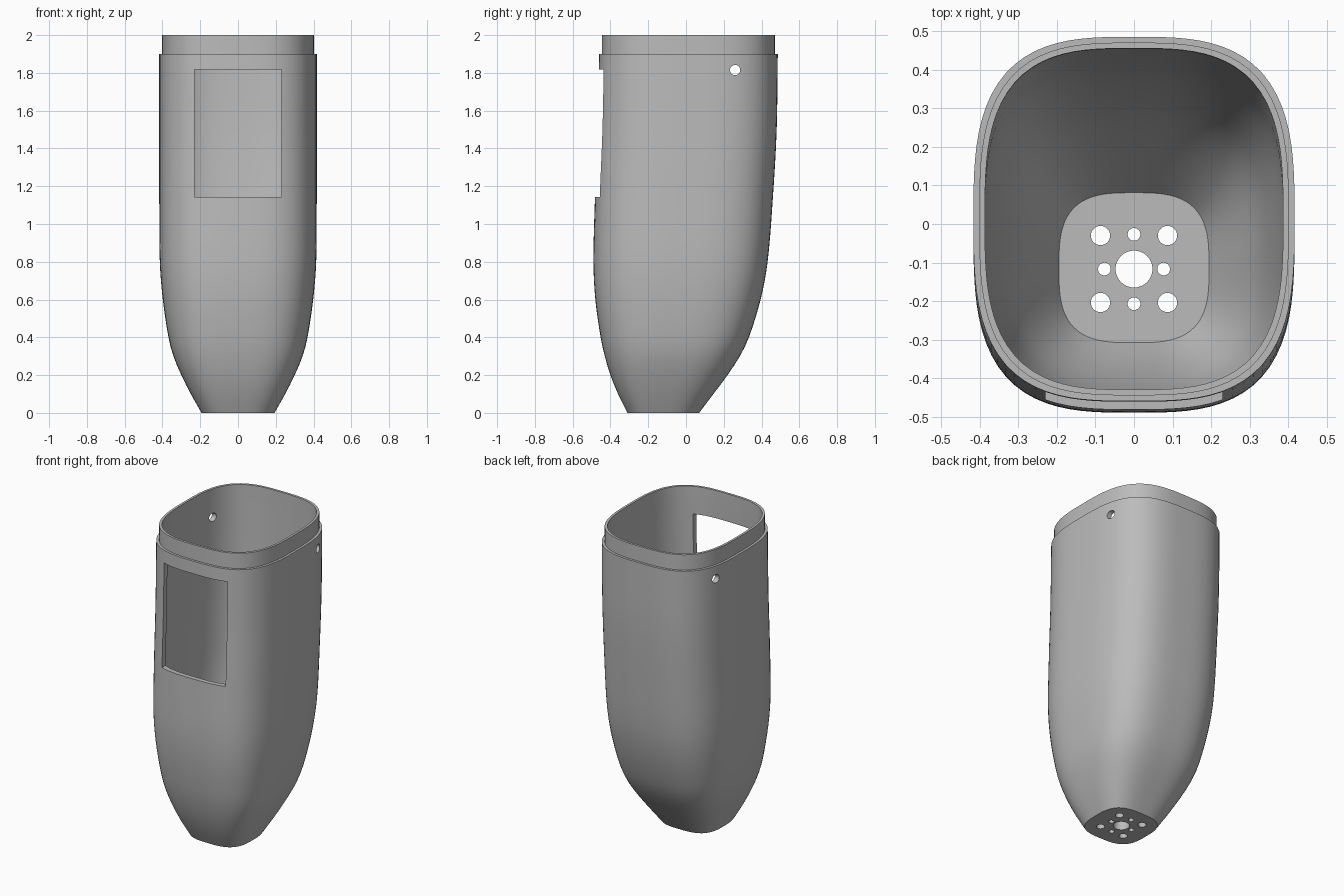
import bpy, bmesh, math
from mathutils import Vector

cube = bpy.data.objects.get("Cube")
if cube:
    bpy.data.objects.remove(cube, do_unlink=True)

grey = bpy.data.materials.new("Light grey")
grey.use_nodes = True
colour = (0.5, 0.5, 0.5, 1)
grey.diffuse_color = colour
grey.node_tree.nodes["Principled BSDF"].inputs["Base Color"].default_value = colour

# Height, half width, front y, back y of the outer skin
PROFILE = [(0, .193, -.31, .07), (.1, .25, -.36, .145), (.2, .30, -.40, .22),
           (.3, .342, -.43, .285), (.4, .368, -.452, .333), (.6, .398, -.48, .395),
           (.8, .414, -.49, .432), (1.14, .417, -.482, .46), (1.5, .417, -.468, .48),
           (1.9, .417, -.46, .486)]
SEGMENTS = 96
POWER = 3.1
FLOOR, SHOULDER, TOP = .055, 1.9, 2.0
WALL, STEP = .03, .015


def section(z):
    """Smoothly interpolated half width, front and back at height z."""
    z = min(z, SHOULDER)
    last = len(PROFILE) - 1
    i = max(k for k in range(last) if PROFILE[k][0] <= z)
    a, b = PROFILE[i], PROFILE[i + 1]
    p, n = PROFILE[max(i - 1, 0)], PROFILE[min(i + 2, last)]
    h = b[0] - a[0]
    t = (z - a[0]) / h
    result = []
    for k in (1, 2, 3):
        ma = (b[k] - p[k]) / (b[0] - p[0]) * h
        mb = (n[k] - a[k]) / (n[0] - a[0]) * h
        result.append((2*t**3 - 3*t**2 + 1) * a[k] + (t**3 - 2*t**2 + t) * ma
                      + (3*t**2 - 2*t**3) * b[k] + (t**3 - t**2) * mb)
    return result


def ring(bm, z, inset):
    """Rounded square outline, drawn inward by inset."""
    w, front, back = section(z)
    rx, ry, cy = w - inset, (back - front) / 2 - inset, (front + back) / 2
    verts = []
    for i in range(SEGMENTS):
        a = 2 * math.pi * i / SEGMENTS
        c, s = math.cos(a), math.sin(a)
        r = (abs(c)**POWER + abs(s)**POWER) ** (-1 / POWER)
        verts.append(bm.verts.new((rx * r * c, cy + ry * r * s, z)))
    return verts


def finish(name, bm):
    bmesh.ops.recalc_face_normals(bm, faces=bm.faces)
    mesh = bpy.data.meshes.new(name)
    bm.to_mesh(mesh)
    bm.free()
    obj = bpy.data.objects.new(name, mesh)
    bpy.context.collection.objects.link(obj)
    mesh.materials.append(grey)
    return obj


# Hollow body: outer skin, stepped lip, inner skin and floor
steps = 38
outer = [SHOULDER * i / steps for i in range(steps + 1)]
levels = [(z, 0) for z in outer]
levels += [(SHOULDER, STEP), (TOP, STEP), (TOP, WALL)]
levels += [(z, WALL) for z in reversed(outer) if z > FLOOR + .01] + [(FLOOR, WALL)]
bm = bmesh.new()
rings = [ring(bm, z, inset) for z, inset in levels]
for lower, upper in zip(rings, rings[1:]):
    for i in range(SEGMENTS):
        j = (i + 1) % SEGMENTS
        bm.faces.new((lower[i], lower[j], upper[j], upper[i]))
bm.faces.new(rings[0])
bm.faces.new(rings[-1])
body = finish("shell_body", bm)


def cut(cutter):
    cutter.hide_render = True
    mod = body.modifiers.new(cutter.name, "BOOLEAN")
    mod.operation = "DIFFERENCE"
    mod.solver = "EXACT"
    mod.object = cutter
    bpy.context.view_layer.objects.active = body
    bpy.ops.object.modifier_apply(modifier=mod.name)
    bpy.data.objects.remove(cutter, do_unlink=True)


def drill(name, location, radius, depth, rotation=(0, 0, 0)):
    bpy.ops.mesh.primitive_cylinder_add(vertices=32, radius=radius, depth=depth,
                                        location=location, rotation=rotation)
    cutter = bpy.context.object
    cutter.name = name
    cut(cutter)


# Front window
bpy.ops.mesh.primitive_cube_add(size=1, location=(0, -.4, 1.48))
window = bpy.context.object
window.name = "window_cutter"
window.scale = (.46, .4, .676)
cut(window)

# Cross pin hole through both side walls
drill("pin_hole_cutter", (0, .26, 1.815), .027, 2, (0, math.pi / 2, 0))

# Floor holes: centre, four large at the corners, four small between
CENTRE = Vector((0, -.117, 0))
drill("centre_hole_cutter", CENTRE, .048, .3)
for i in range(4):
    a = math.pi / 2 * i
    d = a + math.pi / 4
    drill("corner_hole_cutter", CENTRE + Vector((math.cos(d), math.sin(d), 0)) * .123, .025, .3)
    reach = .077 if i % 2 == 0 else .09
    drill("side_hole_cutter", CENTRE + Vector((math.cos(a), math.sin(a), 0)) * reach, .0165, .3)

bpy.ops.object.select_all(action="DESELECT")
body.select_set(True)
bpy.context.view_layer.objects.active = body
bpy.ops.object.shade_smooth_by_angle(angle=math.radians(30))
